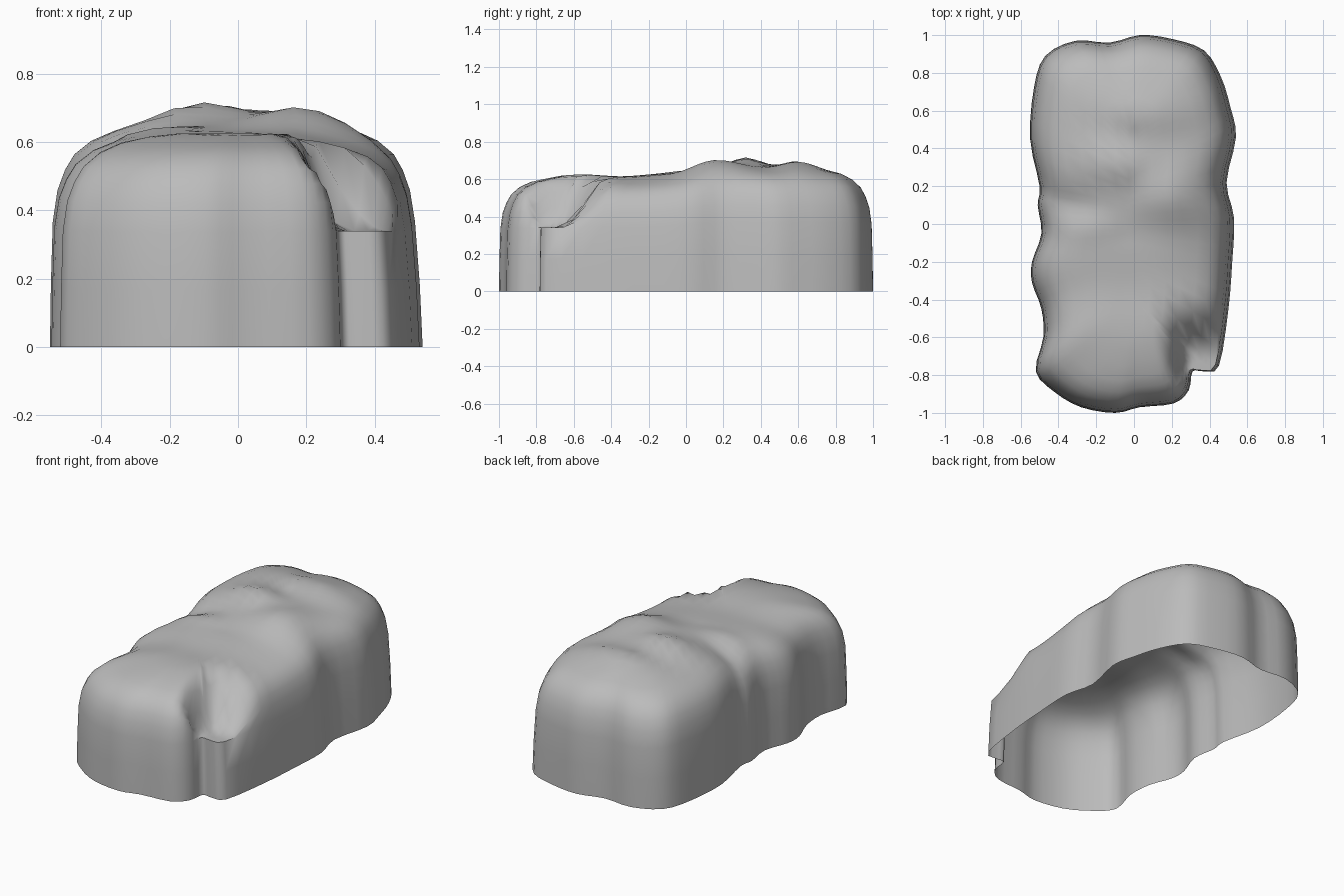
import bpy
import bmesh
import math
from mathutils import Vector

cube = bpy.data.objects.get("Cube")
if cube:
    bpy.data.objects.remove(cube, do_unlink=True)

# Ground outline of the boulder, counter-clockwise from the back
OUTLINE = [
    (.03, 1), (-.13, .96), (-.31, .97), (-.47, .89), (-.53, .72), (-.55, .45),
    (-.5, .2), (-.51, .1), (-.49, -.05), (-.54, -.2), (-.54, -.31), (-.49, -.45),
    (-.48, -.6), (-.52, -.78), (-.42, -.89), (-.28, -.97), (-.1, -1), (.03, -.97),
    (.21, -.95), (.29, -.88), (.31, -.78), (.37, -.78), (.45, -.75), (.5, -.45),
    (.52, -.2), (.53, .03), (.49, .22), (.54, .46), (.51, .62), (.46, .78),
    (.37, .92), (.2, .98)]

# Shell profile: inset scale and share of the local height
PROFILE = [(1, 0), (.995, .28), (.985, .56), (.96, .7), (.92, .79), (.87, .86), (.78, .92),
           (.66, .96), (.5, .985), (.34, 1), (.18, 1), (.05, 1)]

# Base height of the crown along y
RIDGE = [(-1, .6), (-.8, .61), (-.55, .625), (-.35, .615), (-.1, .63),
         (.15, .655), (.8, .655), (1, .64)]

# Lumps and grooves on the crown: centre, radii, height
LUMPS = [
    (-.1, .32, .16, .11, .06), (.2, .16, .16, .16, .05), (.05, .59, .28, .11, .04),
    (-.38, .1, .16, .09, -.05), (-.28, -.03, .14, .08, .02), (.35, -.2, .2, .25, -.02)]


def smooth_step(low, high, value):
    t = min(max((value - low) / (high - low), 0), 1)
    return t * t * (3 - 2 * t)


def top_height(x, y):
    """Base height along y plus the broad lumps and grooves."""
    z = RIDGE[-1][1]
    for (y0, z0), (y1, z1) in zip(RIDGE, RIDGE[1:]):
        if y <= y1:
            z = z0 + (z1 - z0) * smooth_step(y0, y1, y)
            break
    for cx, cy, rx, ry, height in LUMPS:
        z += height * math.exp(-((x - cx) / rx) ** 2 - ((y - cy) / ry) ** 2)
    return z


def notch_mask(x, y):
    """One inside the broken front corner, zero elsewhere."""
    return smooth_step(.16, .3, x) * (1 - smooth_step(-.66, -.44, y)) * smooth_step(-.87, -.78, y)


def curved_outline(points, steps):
    result = []
    count = len(points)
    for i in range(count):
        a, b, c, d = (Vector(points[(i + k) % count]) for k in (-1, 0, 1, 2))
        for step in range(steps):
            t = step / steps
            result.append(b + .5 * t * (c - a + t * (2 * a - 5 * b + 4 * c - d
                                                     + t * (3 * b - a - 3 * c + d))))
    return result


# Boulder shell: stacked rings, closed on top and open below
bm = bmesh.new()
rings = []
border = curved_outline(OUTLINE, 3)
for scale, share in PROFILE:
    ring = []
    for p in border:
        x, y = p.x * scale, p.y * (.5 + .5 * scale)
        if p.x > 0:  # the left flank leans inward
            x *= 1 - .03 * smooth_step(0, .7, share)
        z = top_height(x, y) * share
        z += (min(z, .34) - z) * notch_mask(x, y)
        ring.append(bm.verts.new((x, y, z)))
    rings.append(ring)

for lower, upper in zip(rings, rings[1:]):
    for i in range(len(lower)):
        j = (i + 1) % len(lower)
        bm.faces.new((lower[i], lower[j], upper[j], upper[i]))

# Crown strip joins the two sides of the last ring
last = rings[-1]
edges = [bm.edges.get((last[i], last[i - 1])) for i in range(len(last))]
bmesh.ops.triangle_fill(bm, edges=edges, use_beauty=True)
bmesh.ops.recalc_face_normals(bm, faces=bm.faces[:])
mesh = bpy.data.meshes.new("boulder")
bm.to_mesh(mesh)
bm.free()
boulder = bpy.data.objects.new("boulder", mesh)
bpy.context.collection.objects.link(boulder)

# Plain stone colour
stone = bpy.data.materials.new("stone_grey")
stone.use_nodes = True
colour = (.5, .5, .5, 1)
stone.diffuse_color = colour
stone.node_tree.nodes["Principled BSDF"].inputs["Base Color"].default_value = colour
mesh.materials.append(stone)

bpy.context.view_layer.objects.active = boulder
boulder.select_set(True)
bpy.ops.object.shade_smooth_by_angle(angle=math.radians(60))
